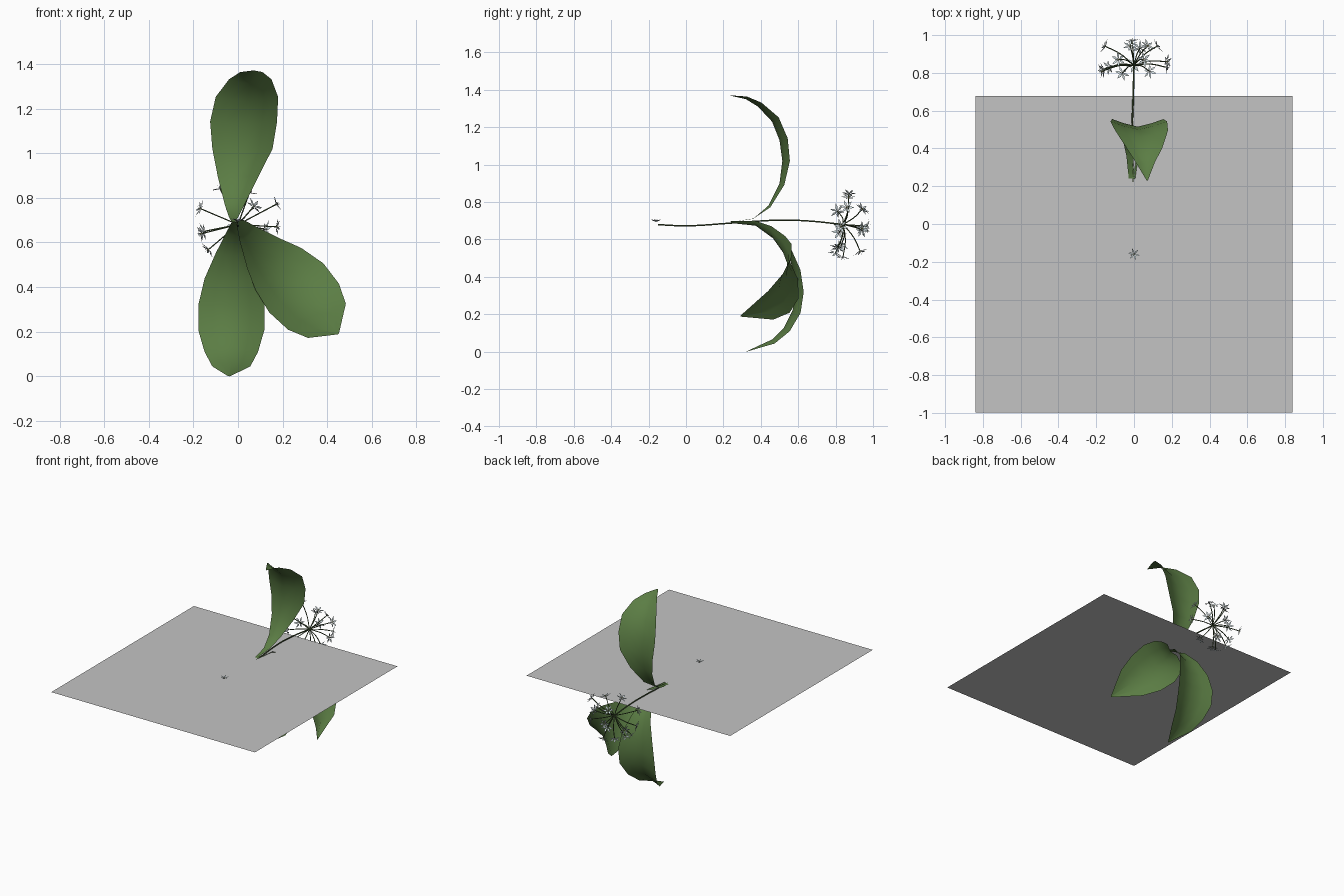
import bpy, math, random
from mathutils import Vector

if "Cube" in bpy.data.objects:
    bpy.data.objects.remove(bpy.data.objects["Cube"])

random.seed(4)


def mat(name, rgb):
    m = bpy.data.materials.new(name)
    m.diffuse_color = (*rgb, 1)
    m.use_nodes = True
    m.node_tree.nodes["Principled BSDF"].inputs["Base Color"].default_value = m.diffuse_color
    return m


LEAF = mat("leaf green", (0.105, 0.205, 0.058))
STEM = mat("stem green", (0.06, 0.10, 0.035))
PETAL = mat("petal white", (0.66, 0.76, 0.78))
CENTRE = mat("flower centre", (0.40, 0.42, 0.12))
GREY = mat("plate grey", (0.55, 0.55, 0.55))


def make(name, verts, faces, mats, idx=None, smooth=True):
    me = bpy.data.meshes.new(name)
    me.from_pydata([tuple(v) for v in verts], [], faces)
    for m in mats:
        me.materials.append(m)
    for i, p in enumerate(me.polygons):
        p.use_smooth = smooth
        if idx:
            p.material_index = idx[i]
    ob = bpy.data.objects.new(name, me)
    bpy.context.collection.objects.link(ob)
    return ob


def leaf(name, rows, side, fold=0.3):
    """Blade lofted along a midrib; rows are x, y, z, half width."""
    side = Vector(side).normalized()
    mid = [Vector(r[:3]) for r in rows]
    verts, faces = [], []
    cols = (-1, -0.55, 0, 0.55, 1)
    for i, p in enumerate(mid):
        tan = (mid[min(i + 1, len(mid) - 1)] - mid[max(i - 1, 0)]).normalized()
        back = tan.cross(side).normalized()
        if back.dot(p - Vector((0, 0, 0.69)) if i else Vector((0, 1, 0))) < 0:
            back = -back
        if i < 2:
            back = Vector((0, 0, 0.3))
        w = rows[i][3]
        for t in cols:
            verts.append(p + side * (w * t) + back * (w * fold * abs(t) ** 1.3))
    n = len(cols)
    for i in range(len(rows) - 1):
        for j in range(n - 1):
            a = i * n + j
            faces.append((a, a + 1, a + n + 1, a + n))
    return make(name, verts, faces, [LEAF])


def tubes(name, paths, radius, material):
    """Thin round stalks along smooth paths."""
    cu = bpy.data.curves.new(name, "CURVE")
    cu.dimensions = "3D"
    cu.bevel_depth = radius
    cu.bevel_resolution = 1
    cu.resolution_u = 5
    cu.use_fill_caps = True
    for pts in paths:
        s = cu.splines.new("BEZIER")
        s.bezier_points.add(len(pts) - 1)
        for b, p in zip(s.bezier_points, pts):
            b.co = p
            b.handle_left_type = b.handle_right_type = "AUTO"
    cu.materials.append(material)
    ob = bpy.data.objects.new(name, cu)
    bpy.context.collection.objects.link(ob)


def flower(name, pos, axis, size, cup=0.25):
    """Six pointed petals, six stamens and a small centre."""
    pos, axis = Vector(pos), Vector(axis).normalized()
    q = axis.to_track_quat("Z", "Y")
    spin = random.uniform(0, 1)
    verts, faces, idx = [], [], []

    def put(pts, fs, m):
        b = len(verts)
        verts.extend(pos + q @ Vector(p) * size for p in pts)
        for f in fs:
            faces.append([b + k for k in f])
            idx.append(m)

    for k in range(6):
        a = spin + k * math.tau / 6
        d, s = Vector((math.cos(a), math.sin(a), 0)), Vector((-math.sin(a), math.cos(a), 0))
        u = Vector((0, 0, 1))
        put([d * 0.05, d * 0.5 + s * 0.17 + u * cup * 0.7, d + u * cup,
             d * 0.5 - s * 0.17 + u * cup * 0.7, d * 0.5 + u * cup * 0.45],
            [(0, 4, 1), (4, 2, 1), (0, 3, 4), (4, 3, 2)], 0)
        # stamen
        a += math.pi / 6
        d = Vector((math.cos(a), math.sin(a), 0))
        e = Vector((-math.sin(a), math.cos(a), 0)) * 0.03
        put([d * 0.06 - e, d * 0.06 + e, d * 0.35 + u * 0.5], [(0, 1, 2)], 0)
    # ovary
    r = [(0.12 * math.cos(i * math.tau / 6), 0.12 * math.sin(i * math.tau / 6), 0.12) for i in range(6)]
    put(r + [(0, 0, 0.3), (0, 0, -0.05)],
        [(i, (i + 1) % 6, 6) for i in range(6)] + [((i + 1) % 6, i, 7) for i in range(6)], 1)
    make(name, verts, faces, [PETAL, CENTRE], idx)


# flat plate
make("plate", [(-0.838, -0.998, 0.69), (0.838, -0.998, 0.69), (0.838, 0.678, 0.69), (-0.838, 0.678, 0.69)],
     [(0, 1, 2, 3)], [GREY], smooth=False)

# three curling leaves
leaf("upper_leaf", [(-.02, .24, .692, .008), (-.02, .36, .71, .02), (-.015, .44, .78, .045),
                    (0, .5, .9, .09), (.02, .515, 1.02, .135), (.025, .5, 1.13, .15),
                    (.04, .46, 1.23, .14), (.055, .385, 1.31, .095), (.06, .32, 1.35, .05),
                    (.07, .23, 1.37, .003)], (1, 0, 0))
leaf("lower_leaf", [(-.01, .24, .692, .008), (-.01, .38, .685, .02), (-.01, .47, .63, .045),
                    (-.02, .54, .54, .08), (-.025, .575, .43, .125), (-.03, .585, .32, .148),
                    (-.03, .57, .22, .148), (-.03, .525, .13, .12), (-.03, .46, .065, .085),
                    (-.04, .32, 0, .003)], (1, 0, 0))
leaf("side_leaf", [(0, .24, .692, .008), (.01, .37, .685, .02), (.05, .45, .63, .05),
                   (.12, .515, .54, .10), (.18, .54, .475, .14), (.25, .535, .40, .165),
                   (.32, .495, .325, .155), (.38, .43, .265, .115), (.45, .29, .19, .003)],
     (.74, -.12, .67))

# main stem
hub = Vector((0, 0.84, 0.68))
tubes("stem", [[(0, -.15, .679), (0, 0, .673), (-.005, .25, .688), (-.01, .5, .703),
                (-.005, .65, .699), hub]], 0.0045, STEM)

# flower head: stalks spreading from the hub, one flower on each
tips = [(-.165, .81, .75), (-.15, .94, .65), (-.13, .83, .57), (-.08, .87, .84), (.05, .87, .82),
        (.07, .94, .76), (.17, .86, .77), (.17, .83, .67), (.12, .94, .66), (-.01, .965, .67),
        (-.06, .80, .53), (.08, .81, .56), (.03, .93, .54), (-.16, .82, .64), (-.02, .94, .76),
        (0, .84, .51)]
paths = []
for i, t in enumerate(tips):
    t = Vector(t)
    m = hub.lerp(t, 0.5) + Vector((0, 0.012, 0))
    paths.append([hub, m, t])
    flower(f"flower_{i + 1}", t, t - m, 0.042)
tubes("flower_stalks", paths, 0.003, STEM)

# single blossom lying on the plate
flower("loose_flower", (0, -0.16, 0.694), (0, 0, 1), 0.032, 0.4)
